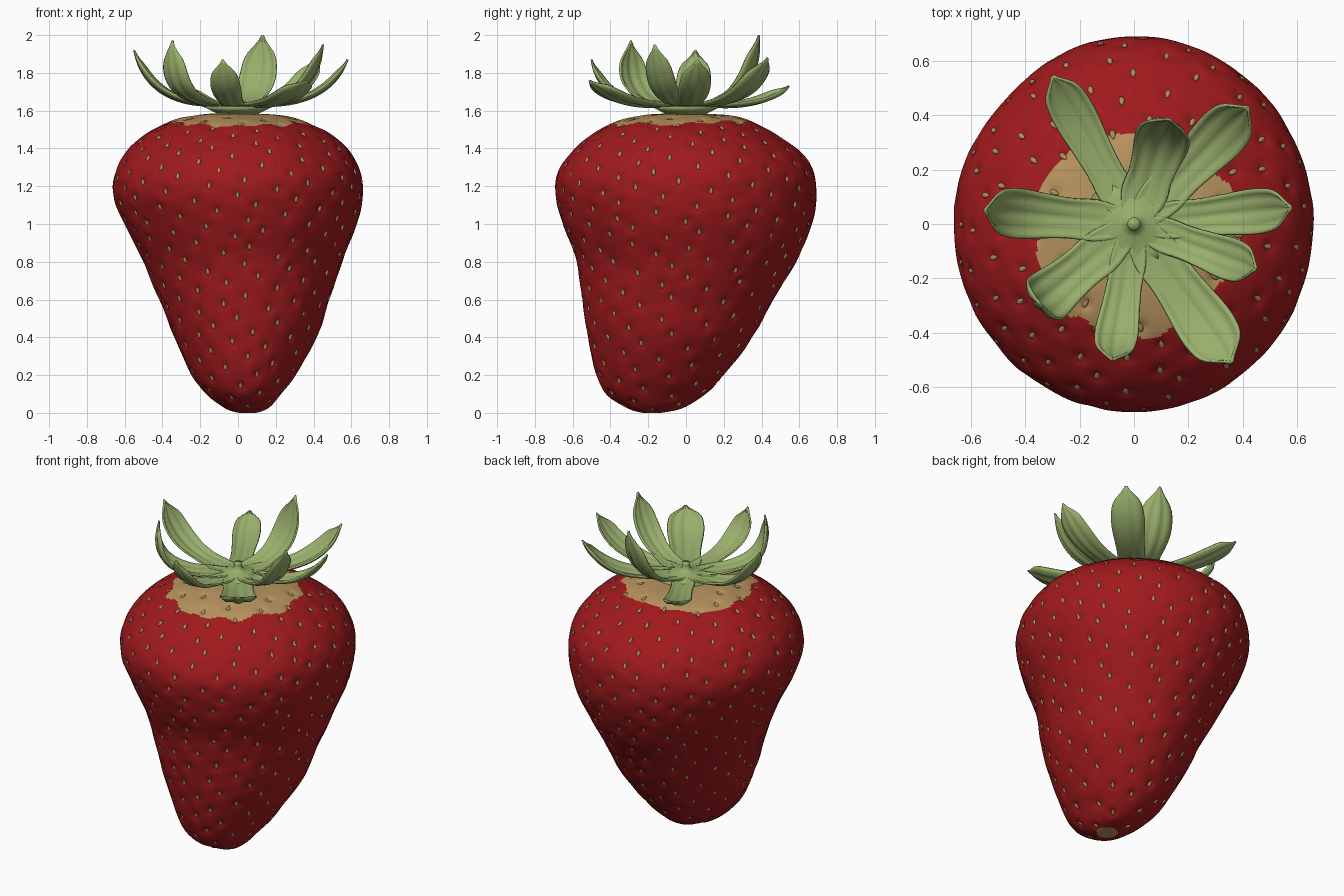
import bpy, bmesh, math, random
from mathutils import Vector, noise, kdtree

if "Cube" in bpy.data.objects:
    bpy.data.objects.remove(bpy.data.objects["Cube"])

random.seed(4)

def mat(name, rgb):
    m = bpy.data.materials.new(name)
    m.diffuse_color = (*rgb, 1)
    m.use_nodes = True
    m.node_tree.nodes["Principled BSDF"].inputs["Base Color"].default_value = m.diffuse_color
    return m

RED = mat("berry red", (0.35, 0.010, 0.012))
TAN = mat("pale tan", (0.47, 0.29, 0.11))
SEED = mat("seed tan", (0.42, 0.27, 0.10))
GREEN = mat("leaf green", (0.32, 0.43, 0.15))

def finish(bm, name, *mats):
    me = bpy.data.meshes.new(name)
    bm.to_mesh(me)
    bm.free()
    ob = bpy.data.objects.new(name, me)
    bpy.context.collection.objects.link(ob)
    for m in mats:
        me.materials.append(m)
    for p in me.polygons:
        p.use_smooth = True
    return ob

def spline(rows, u):
    """Catmull-Rom through rows, u in 0..1."""
    n = len(rows) - 1
    i = min(int(u * n), n - 1)
    t = u * n - i
    a, b, c, d = (rows[max(0, min(n, j))] for j in (i - 1, i, i + 1, i + 2))
    return [0.5 * (2*q + (r - p)*t + (2*p - 5*q + 4*r - s)*t*t + (3*q - p - 3*r + s)*t**3)
            for p, q, r, s in zip(a, b, c, d)]

# berry cross-sections: z, centre x, centre y, radius x, radius y
BERRY = [(0, .05, -.18, 0, 0), (.005, .05, -.18, .06, .07), (.03, .045, -.17, .12, .155),
         (.10, .035, -.16, .195, .26), (.2, .03, -.135, .275, .335), (.4, .04, -.085, .375, .435),
         (.6, .035, -.045, .45, .505), (.8, .025, 0, .525, .58), (1.0, .015, .008, .615, .657),
         (1.15, 0, 0, .658, .688), (1.27, 0, 0, .65, .677), (1.38, 0, 0, .59, .607),
         (1.47, 0, -.01, .495, .49), (1.53, 0, -.01, .385, .385), (1.565, 0, 0, .27, .28),
         (1.58, 0, 0, .14, .14), (1.565, 0, 0, 0, 0)]

def skin(u, a):
    z, cx, cy, rx, ry = spline(BERRY, max(0, min(1, u)))
    # flattened shoulder at the back left
    f = 1 - .03 * math.exp(-((a % (2 * math.pi) - 2.4) / .3) ** 2)
    return Vector((cx + f * rx * math.cos(a), cy + f * ry * math.sin(a), z))

def frame(u, a):
    up = (skin(u + .004, a) - skin(u - .004, a)).normalized()
    side = (skin(u, a + .01) - skin(u, a - .01)).normalized()
    n = side.cross(up).normalized()
    return n.cross(side).normalized(), side, n

# seed positions: golden-angle spiral spaced evenly by area
M, N = 800, 340
cum = [0]
for i in range(M):
    p, q = spline(BERRY, i / M), spline(BERRY, (i + 1) / M)
    r = (p[3] + p[4] + q[3] + q[4]) / 4
    cum.append(cum[-1] + r * math.hypot(q[0] - p[0], (q[3] + q[4] - p[3] - p[4]) / 2))
seeds, j = [], 0
for i in range(N):
    target = cum[-1] * (0.004 + 0.965 * (i + .5) / N)
    while cum[j + 1] < target:
        j += 1
    seeds.append((j / M, i * 2.39996 + random.uniform(-.06, .06)))
tree = kdtree.KDTree(N)
for i, s in enumerate(seeds):
    tree.insert(skin(*s), i)
tree.balance()

# berry body, dimpled around every seed
RINGS, SEGS = 176, 200
bm = bmesh.new()
grid = []
for i in range(RINGS + 1):
    ring = []
    for k in range(SEGS):
        u, a = i / RINGS, 2 * math.pi * k / SEGS
        p = skin(u, a)
        if 0 < i < RINGS:
            d = tree.find(p)[2]
            p += frame(u, a)[2] * (.006 * noise.noise(p * 6) + .002 - .012 * math.exp(-(d / .024) ** 2))
        p.z = max(p.z, 0)
        ring.append(bm.verts.new(p))
    grid.append(ring)
for i in range(RINGS):
    for k in range(SEGS):
        l = (k + 1) % SEGS
        f = bm.faces.new((grid[i][k], grid[i][l], grid[i + 1][l], grid[i + 1][k]))
        c = f.calc_center_median()
        # pale shoulder under the leaves and pale spot at the tip
        edge = .375 + .05 * noise.noise(Vector((c.x, c.y, 0)) * 7)
        top = c.z > 1.4 and math.hypot(c.x, c.y + .04) < edge
        tip = c.z < .05 and math.hypot(c.x - .05, c.y + .18) < .06
        f.material_index = int(top or tip)
bmesh.ops.remove_doubles(bm, verts=bm.verts, dist=1e-5)
finish(bm, "berry_body", RED, TAN)

# seeds: small teardrops pointing up the berry
bm = bmesh.new()
for u, a in seeds:
    up, side, n = frame(u, a)
    new = bmesh.ops.create_icosphere(bm, subdivisions=2, radius=1)["verts"]
    o = skin(u, a) - n * .008
    for v in new:
        x, y, z = v.co
        taper = 1 - .65 * max(y, 0)
        v.co = o + side * x * .011 * taper + up * y * .021 + n * (z * .008 * taper + max(y, 0) * .005)
finish(bm, "seeds", SEED)

# leaves: tip x, y, z, half width, how far out the bend lies
LEAVES = [(-.55, .05, 1.92, .088, .85), (-.345, -.29, 1.97, .095, 1.22), (-.08, -.50, 1.87, .076, .9),
          (.36, -.51, 1.76, .102, .75), (.45, -.165, 1.95, .075, .85), (.58, .06, 1.87, .08, .8),
          (.42, .43, 1.88, .092, .8), (.13, .385, 2.0, .098, .95), (-.30, .545, 1.73, .076, .72)]
WIDTH = [(.5,), (.85,), (.82,), (.9,), (1.0,), (1.0,), (.8,), (.03,)]
bm = bmesh.new()
L, W = 24, 12
for tx, ty, tz, hw, k in LEAVES:
    p0, p1, p2 = Vector((0, 0, 1.635)), Vector((tx * k, ty * k, 1.58)), Vector((tx, ty, tz))
    side = Vector((-ty, tx, 0)).normalized()
    rows = []
    for i in range(L + 1):
        t = i / L
        p = p0 * (1 - t) ** 2 + p1 * 2 * t * (1 - t) + p2 * t * t
        tan = ((p1 - p0) * (1 - t) + (p2 - p1) * t).normalized()
        n = tan.cross(side)
        w = hw * spline(WIDTH, t)[0]
        row = []
        for q in range(W + 1):
            s = 2 * q / W - 1
            # cupped blade with a midrib and two side folds
            lift = w * (.26 * s * s - .05 * math.cos(3 * math.pi * s)) * min(1, 3 * t)
            row.append(bm.verts.new(p + side * s * w + n * lift))
        rows.append(row)
    for i in range(L):
        for q in range(W):
            bm.faces.new((rows[i][q], rows[i + 1][q], rows[i + 1][q + 1], rows[i][q + 1]))
leaves = finish(bm, "leaves", GREEN)
sol = leaves.modifiers.new("thickness", "SOLIDIFY")
sol.thickness, sol.offset = .010, 0

# leaf base disc and stem nub, turned from one profile
bm = bmesh.new()
prof = [(0, 1.55), (.07, 1.56), (.13, 1.595), (.185, 1.621), (.12, 1.632), (.05, 1.642),
        (.027, 1.655), (.02, 1.68), (.024, 1.692), (0, 1.69)]
vs = [bm.verts.new((r, 0, z)) for r, z in prof]
es = [bm.edges.new(e) for e in zip(vs, vs[1:])]
bmesh.ops.spin(bm, geom=vs + es, cent=(0, 0, 0), axis=(0, 0, 1), angle=2 * math.pi, steps=36)
bmesh.ops.remove_doubles(bm, verts=bm.verts, dist=1e-5)
bmesh.ops.recalc_face_normals(bm, faces=bm.faces)
finish(bm, "leaf_base_and_stem", GREEN)
